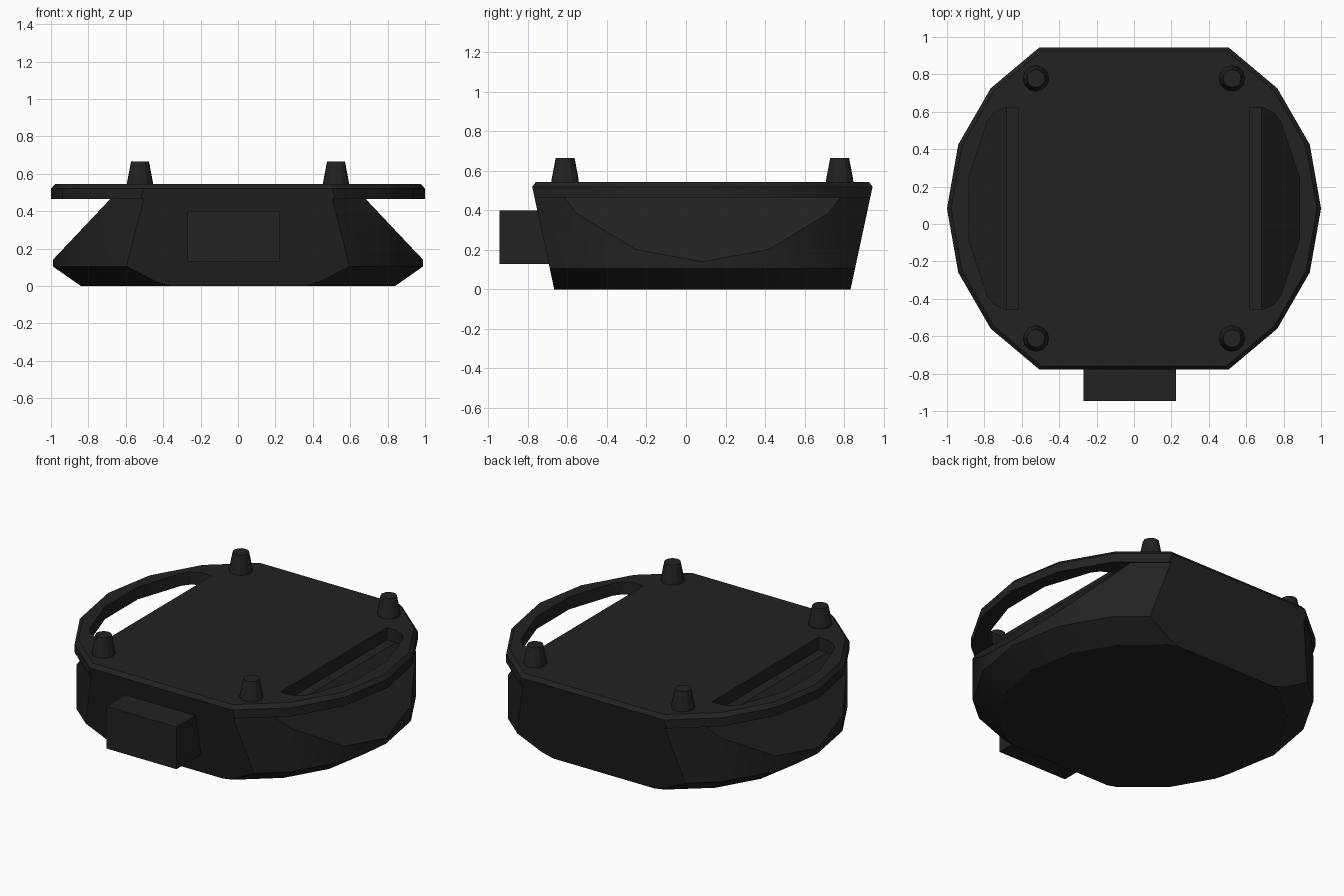
import bpy
import bmesh
from math import cos, sin, radians
from mathutils import Vector

cube = bpy.data.objects.get("Cube")
if cube:
    bpy.data.objects.remove(cube, do_unlink=True)

YC = 0.083          # centre of the round outline
TOP = 0.545         # top of the plate
SEAM = 0.465        # underside of the plate

black = bpy.data.materials.new("matte black")
black.use_nodes = True
COLOUR = (0.016, 0.016, 0.016, 1)
black.diffuse_color = COLOUR
bsdf = next(n for n in black.node_tree.nodes if n.type == 'BSDF_PRINCIPLED')
bsdf.inputs["Base Color"].default_value = COLOUR
bsdf.inputs["Roughness"].default_value = 0.7


def add_object(name, bm):
    bmesh.ops.remove_doubles(bm, verts=bm.verts, dist=0.0005)
    bmesh.ops.recalc_face_normals(bm, faces=bm.faces)
    mesh = bpy.data.meshes.new(name)
    bm.to_mesh(mesh)
    bm.free()
    mesh.materials.append(black)
    obj = bpy.data.objects.new(name, mesh)
    bpy.context.collection.objects.link(obj)
    return obj


def loft(loops):
    """Solid through a stack of point loops, capped at both ends."""
    bm = bmesh.new()
    rings = [[bm.verts.new(p) for p in loop] for loop in loops]
    n = len(rings[0])
    for low, high in zip(rings, rings[1:]):
        for i in range(n):
            j = (i + 1) % n
            bm.faces.new((low[i], low[j], high[j], high[i]))
    bm.faces.new(rings[0][::-1])
    bm.faces.new(rings[-1])
    bmesh.ops.recalc_face_normals(bm, faces=bm.faces)
    return bm


def disc(profile, sides, x=0, y=YC):
    """Turned solid from (radius, height) pairs."""
    angles = [radians(360 * i / sides) for i in range(sides)]
    return loft([[(x + r * cos(a), y + r * sin(a), z) for a in angles]
                 for r, z in profile])


def slice_off(bm, point, normal):
    """Cut away everything beyond a plane and close the hole."""
    cut = bmesh.ops.bisect_plane(
        bm, geom=bm.verts[:] + bm.edges[:] + bm.faces[:], dist=0.0001,
        plane_co=point, plane_no=normal, clear_outer=True)
    edges = [e for e in cut["geom_cut"]
             if isinstance(e, bmesh.types.BMEdge) and e.is_boundary]
    if edges:
        bmesh.ops.contextual_create(bm, geom=edges)


def slice_ends(bm):
    """Sloping flat front and back."""
    for s in (-1, 1):
        slice_off(bm, (0, YC + s * 0.75, 0), Vector((0, s, -0.215)).normalized())


def smooth(obj):
    bpy.ops.object.select_all(action='DESELECT')
    obj.select_set(True)
    bpy.context.view_layer.objects.active = obj
    bpy.ops.object.shade_smooth_by_angle(angle=radians(25))


# Lower body: chamfered drum with slanted cuts below the handles
body = disc([(0.84, 0), (0.99, 0.105), (0.99, SEAM)], 18)
slice_ends(body)
for s in (-1, 1):
    slice_off(body, (s * 0.683, 0, SEAM), Vector((s * 0.325, 0, 0.307)).normalized())
smooth(add_object("body", body))

# Top plate with a bevelled rim
plate_bm = disc([(1.0, SEAM), (1.0, 0.52), (0.978, TOP)], 18)
slice_ends(plate_bm)
for s in (-1, 1):
    slice_off(plate_bm, (0, YC + s * 0.843, TOP), Vector((0, s, 0.75)).normalized())
plate = add_object("top_plate", plate_bm)

# Handle slots cut through the plate on both sides
half = [(0.885, 0.165), (0.785, 0.465), (0.75, 0.51), (0.69, 0.54), (0.62, 0.54)]
outline = half + [(x, -y) for x, y in reversed(half)]
for s in (-1, 1):
    cutter = add_object("slot_cutter", loft(
        [[(s * x, YC + y, z) for x, y in outline] for z in (SEAM - 0.1, TOP + 0.1)]))
    cutter.hide_render = True
    mod = plate.modifiers.new("slot", 'BOOLEAN')
    mod.operation = 'DIFFERENCE'
    mod.solver = 'EXACT'
    mod.object = cutter
    bpy.context.view_layer.objects.active = plate
    bpy.ops.object.modifier_apply(modifier=mod.name)
    bpy.data.objects.remove(cutter, do_unlink=True)
smooth(plate)

# Four tapered pegs
for side, sx in (("right", -1), ("left", 1)):
    for end, sy in (("front", -1), ("back", 1)):
        add_object(f"{end}_{side}_peg", disc(
            [(0.07, TOP - 0.01), (0.068, TOP + 0.015), (0.048, 0.665)], 12,
            sx * 0.524, YC + sy * 0.695))

# Connector block on the front
add_object("front_block", loft(
    [[(x, y, z) for x, y in ((-0.27, -0.945), (0.225, -0.945),
                             (0.225, -0.6), (-0.27, -0.6))]
     for z in (0.13, 0.4)]))
